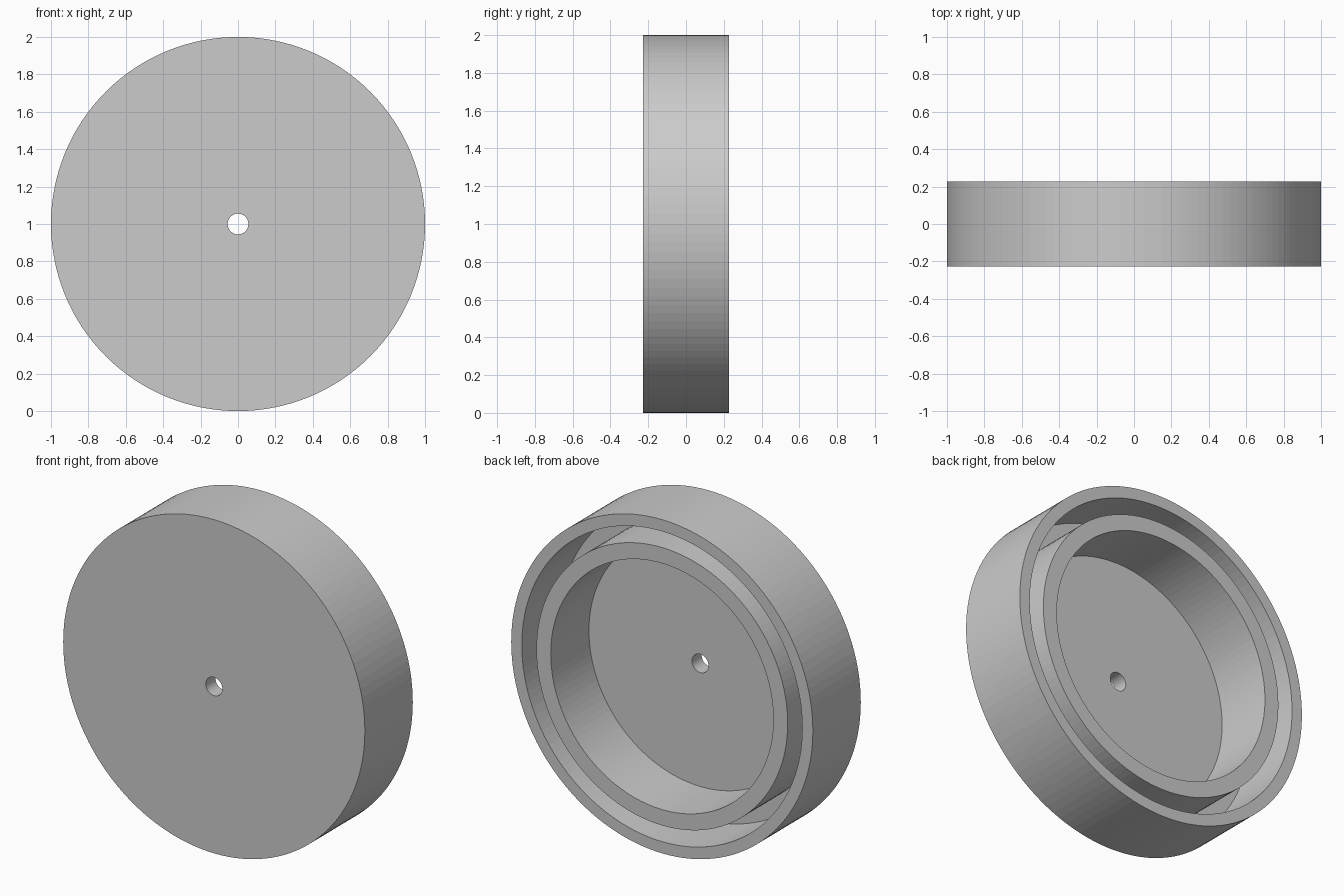
import bpy, bmesh, math

if "Cube" in bpy.data.objects:
    bpy.data.objects.remove(bpy.data.objects["Cube"])

SIDES = 128
BACK, FLOOR, FRONT = 0.227, -0.135, -0.227


def lathe(name, profile, height):
    """Revolve a closed (radius, y) profile around a y-parallel axis."""
    bm = bmesh.new()
    rings = []
    for i in range(SIDES):
        a = 2 * math.pi * i / SIDES
        rings.append([bm.verts.new((r * math.cos(a), y, height + r * math.sin(a)))
                      for r, y in profile])
    n = len(profile)
    for i in range(SIDES):
        a, b = rings[i], rings[(i + 1) % SIDES]
        for j in range(n):
            k = (j + 1) % n
            bm.faces.new((a[j], a[k], b[k], b[j]))
    bmesh.ops.recalc_face_normals(bm, faces=bm.faces)
    mesh = bpy.data.meshes.new(name)
    bm.to_mesh(mesh)
    bm.free()
    obj = bpy.data.objects.new(name, mesh)
    bpy.context.collection.objects.link(obj)
    return obj


# Round cap: front plate with centre hole, inner collar, groove and outer rim
lathe("round_cap", [
    (0.055, FRONT), (1.0, FRONT), (1.0, BACK),      # front plate, outer wall
    (0.93, BACK), (0.93, FLOOR),                    # outer rim
    (0.833, FLOOR), (0.833, BACK),                  # groove
    (0.738, BACK), (0.738, FLOOR),                  # inner collar
    (0.055, FLOOR),                                 # recessed floor to the hole
], 1.0)
